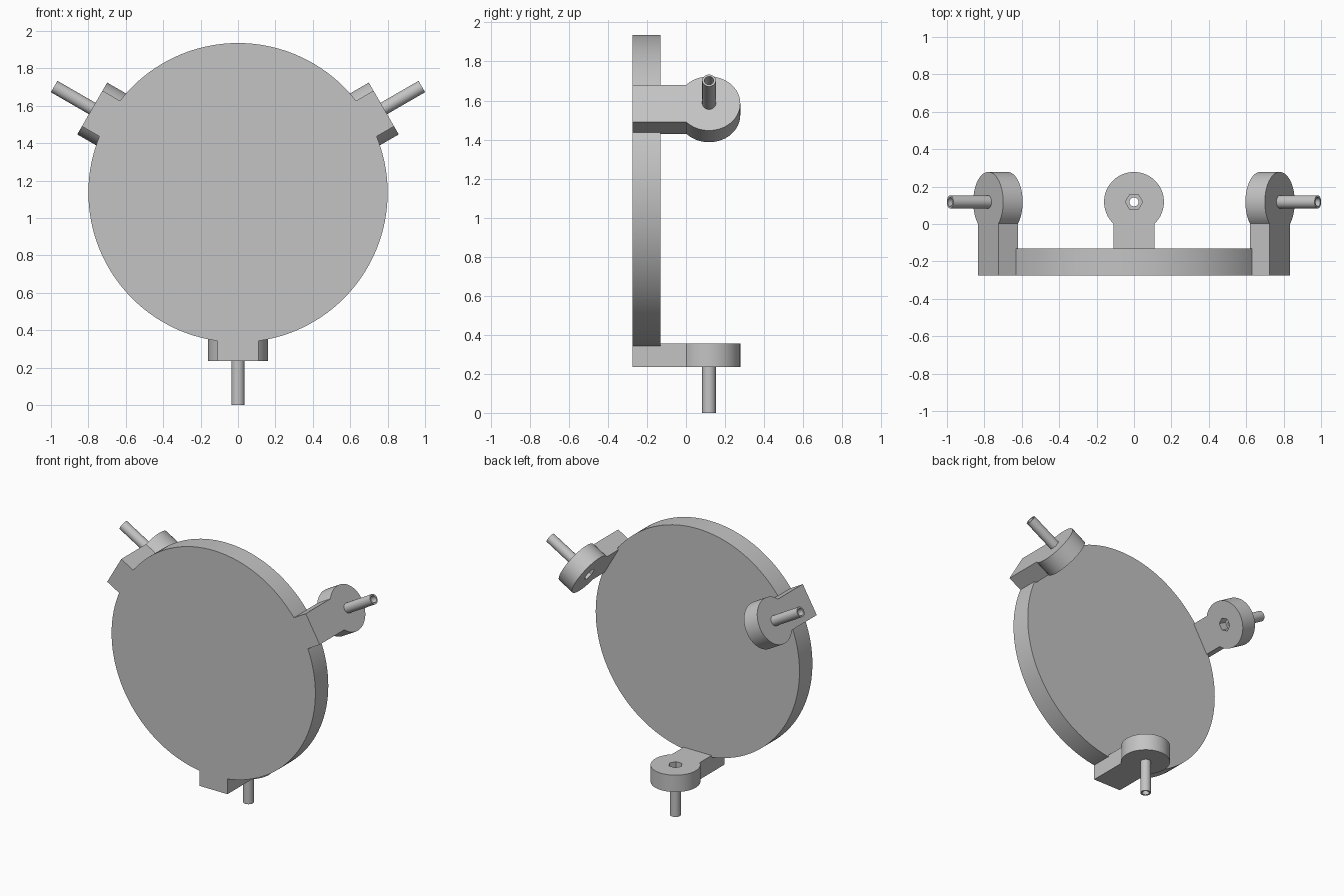
import bpy, bmesh, math
from mathutils import Matrix

if "Cube" in bpy.data.objects:
    bpy.data.objects.remove(bpy.data.objects["Cube"], do_unlink=True)

CENTRE_Z = 1.135
PIVOT_Y = 0.118                     # axis of the knuckle, screw and bore
ARM_HALF, KNUCKLE_R = 0.11, 0.16
FRONT, OUTER, INNER = -0.275, -0.90, -0.78
BORE_R, PIN_R = 0.024, 0.035

grey = bpy.data.materials.new("plain grey")
grey.use_nodes = True
colour = (0.55, 0.55, 0.55, 1)
grey.diffuse_color = colour
grey.node_tree.nodes["Principled BSDF"].inputs["Base Color"].default_value = colour


def circle(radius, count, y=0.0):
    return [(radius * math.cos(i * math.tau / count),
             y + radius * math.sin(i * math.tau / count)) for i in range(count)]


def prism(name, outline, low, high):
    """Extrude an xy outline from z = low to z = high."""
    bm = bmesh.new()
    face = bm.faces.new([bm.verts.new((x, y, low)) for x, y in outline])
    ext = bmesh.ops.extrude_face_region(bm, geom=[face])["geom"]
    bmesh.ops.translate(bm, vec=(0, 0, high - low),
                        verts=[v for v in ext if isinstance(v, bmesh.types.BMVert)])
    bmesh.ops.recalc_face_normals(bm, faces=bm.faces)
    return finish(name, bm)


def finish(name, bm):
    mesh = bpy.data.meshes.new(name)
    bm.to_mesh(mesh)
    bm.free()
    mesh.materials.append(grey)
    obj = bpy.data.objects.new(name, mesh)
    bpy.context.collection.objects.link(obj)
    return obj


def tube(name, outer, inner, y, low, high, count=32):
    """Hollow pin made from four rings joined in a loop."""
    bm = bmesh.new()
    rings = [[bm.verts.new((px, py, z)) for px, py in circle(r, count, y)]
             for r, z in ((outer, low), (outer, high), (inner, high), (inner, low))]
    for a, b in zip(rings, rings[1:] + rings[:1]):
        for i in range(count):
            j = (i + 1) % count
            bm.faces.new((a[i], a[j], b[j], b[i]))
    bmesh.ops.recalc_face_normals(bm, faces=bm.faces)
    return finish(name, bm)


def cut(obj, cutter):
    mod = obj.modifiers.new("cut", "BOOLEAN")
    mod.operation, mod.solver, mod.object = "DIFFERENCE", "EXACT", cutter
    bpy.context.view_layer.update()
    graph = bpy.context.evaluated_depsgraph_get()
    mesh = bpy.data.meshes.new_from_object(obj.evaluated_get(graph))
    obj.modifiers.clear()
    obj.data = mesh
    bpy.data.objects.remove(cutter, do_unlink=True)


# Round plate
disc = prism("round_plate", circle(0.8, 128), 0.13, -FRONT)
disc.data.transform(Matrix.Rotation(math.radians(90), 4, "X"))
disc.location.z = CENTRE_Z

# Keyhole outline: straight arm running into a round knuckle
start = -math.acos(ARM_HALF / KNUCKLE_R)
sweep = math.pi - 2 * start
steps = 56
outline = [(-ARM_HALF, FRONT), (ARM_HALF, FRONT)]
outline += [(KNUCKLE_R * math.cos(start + sweep * i / steps),
             PIVOT_Y + KNUCKLE_R * math.sin(start + sweep * i / steps))
            for i in range(steps + 1)]
bracket = prism("bottom_bracket", outline, OUTER, INNER)

# Hexagonal socket on the inner side and bore through the knuckle
cut(bracket, prism("socket_cutter", circle(0.046, 6, PIVOT_Y), INNER - 0.06, INNER + 0.1))
cut(bracket, prism("bore_cutter", circle(BORE_R, 32, PIVOT_Y), OUTER - 0.1, INNER + 0.1))

# Hollow pin
pin = tube("bottom_pin", PIN_R, BORE_R, PIVOT_Y, -CENTRE_Z, OUTER)

# Three mounts spaced evenly around the plate
parts = [disc, bracket, pin]
for part in (bracket, pin):
    part.location.z = CENTRE_Z
    for side, angle in (("right", 120), ("left", -120)):
        copy = part.copy()
        copy.name = part.name.replace("bottom", side)
        copy.rotation_euler.y = math.radians(angle)
        bpy.context.collection.objects.link(copy)
        parts.append(copy)

# Smooth round walls, crisp edges
bpy.ops.object.select_all(action="DESELECT")
for part in (disc, bracket, pin):
    part.select_set(True)
bpy.context.view_layer.objects.active = disc
bpy.ops.object.shade_smooth_by_angle(angle=math.radians(30))
